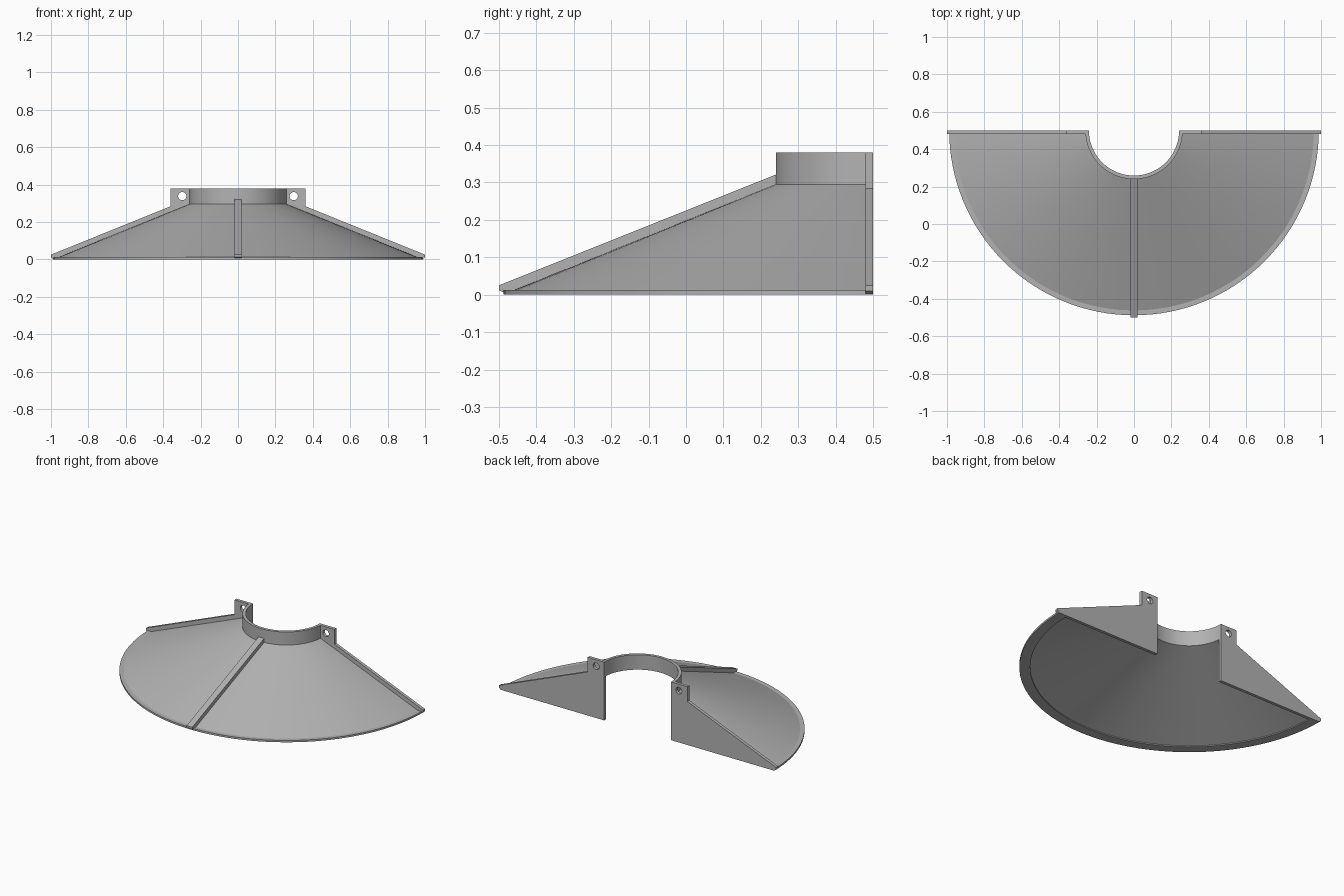
import bpy, bmesh, math

if "Cube" in bpy.data.objects:
    bpy.data.objects.remove(bpy.data.objects["Cube"])

CY = 0.5          # axis of the half cone
SEG = 64

grey = bpy.data.materials.new("light grey")
grey.diffuse_color = (0.45, 0.45, 0.45, 1)
grey.use_nodes = True
grey.node_tree.nodes["Principled BSDF"].inputs["Base Color"].default_value = grey.diffuse_color


def finish(name, bm, smooth=False):
    bmesh.ops.recalc_face_normals(bm, faces=bm.faces[:])
    me = bpy.data.meshes.new(name)
    bm.to_mesh(me)
    bm.free()
    me.materials.append(grey)
    ob = bpy.data.objects.new(name, me)
    bpy.context.collection.objects.link(ob)
    if smooth:
        bpy.ops.object.select_all(action='DESELECT')
        ob.select_set(True)
        bpy.context.view_layer.objects.active = ob
        bpy.ops.object.shade_smooth_by_angle(angle=math.radians(20))
    return ob


def half_turn(name, profile):
    """Sweep a closed (radius, z) profile through the front half circle."""
    bm = bmesh.new()
    rings = []
    for i in range(SEG + 1):
        a = math.pi + math.pi * i / SEG
        rings.append([bm.verts.new((r * math.cos(a), CY + r * math.sin(a), z))
                      for r, z in profile])
    n = len(profile)
    for a, b in zip(rings, rings[1:]):
        for j in range(n):
            k = (j + 1) % n
            bm.faces.new((a[j], a[k], b[k], b[j]))
    bm.faces.new(rings[0])
    bm.faces.new(rings[-1])
    return finish(name, bm, True)


def prism(name, outline, to_a, to_b):
    """Solid between two placed copies of an outline."""
    bm = bmesh.new()
    a = [bm.verts.new(to_a(*p)) for p in outline]
    b = [bm.verts.new(to_b(*p)) for p in outline]
    bm.faces.new(a)
    bm.faces.new(b)
    for i in range(len(a)):
        k = (i + 1) % len(a)
        bm.faces.new((a[i], a[k], b[k], b[i]))
    return finish(name, bm)


# Conical skirt with a flat bottom lip, and the upright collar
half_turn("skirt_and_collar", [
    (0.988, 0.0), (0.988, 0.012), (0.962, 0.012), (0.26, 0.295), (0.26, 0.38),
    (0.241, 0.38), (0.241, 0.283), (0.925, 0.006), (0.925, 0.0)])

# Sloping rib down the middle of the front
prism("front_rib",
      [(0.242, 0.29), (0.242, 0.322), (-0.5, 0.025), (-0.5, 0.012),
       (-0.488, 0.006), (-0.455, 0.006)],
      lambda y, z: (-0.02, y, z), lambda y, z: (0.02, y, z))

# Rear flange plates with a bolt hole in each ear
for side, s in (("left", -1), ("right", 1)):
    plate = prism(side + "_flange",
                  [(0.241, 0.0), (0.985, 0.0), (1.0, 0.01), (1.0, 0.025),
                   (0.36, 0.284), (0.36, 0.38), (0.241, 0.38)],
                  lambda x, z: (s * x, 0.48, z), lambda x, z: (s * x, 0.5, z))
    circle = [(0.298 + 0.022 * math.cos(t * math.pi / 12),
               0.338 + 0.022 * math.sin(t * math.pi / 12)) for t in range(24)]
    cutter = prism(side + "_hole_cutter", circle,
                   lambda x, z: (s * x, 0.4, z), lambda x, z: (s * x, 0.6, z))
    cutter.hide_render = True
    cutter.hide_set(True)
    cut = plate.modifiers.new("bolt_hole", 'BOOLEAN')
    cut.object = cutter
    cut.solver = 'EXACT'
